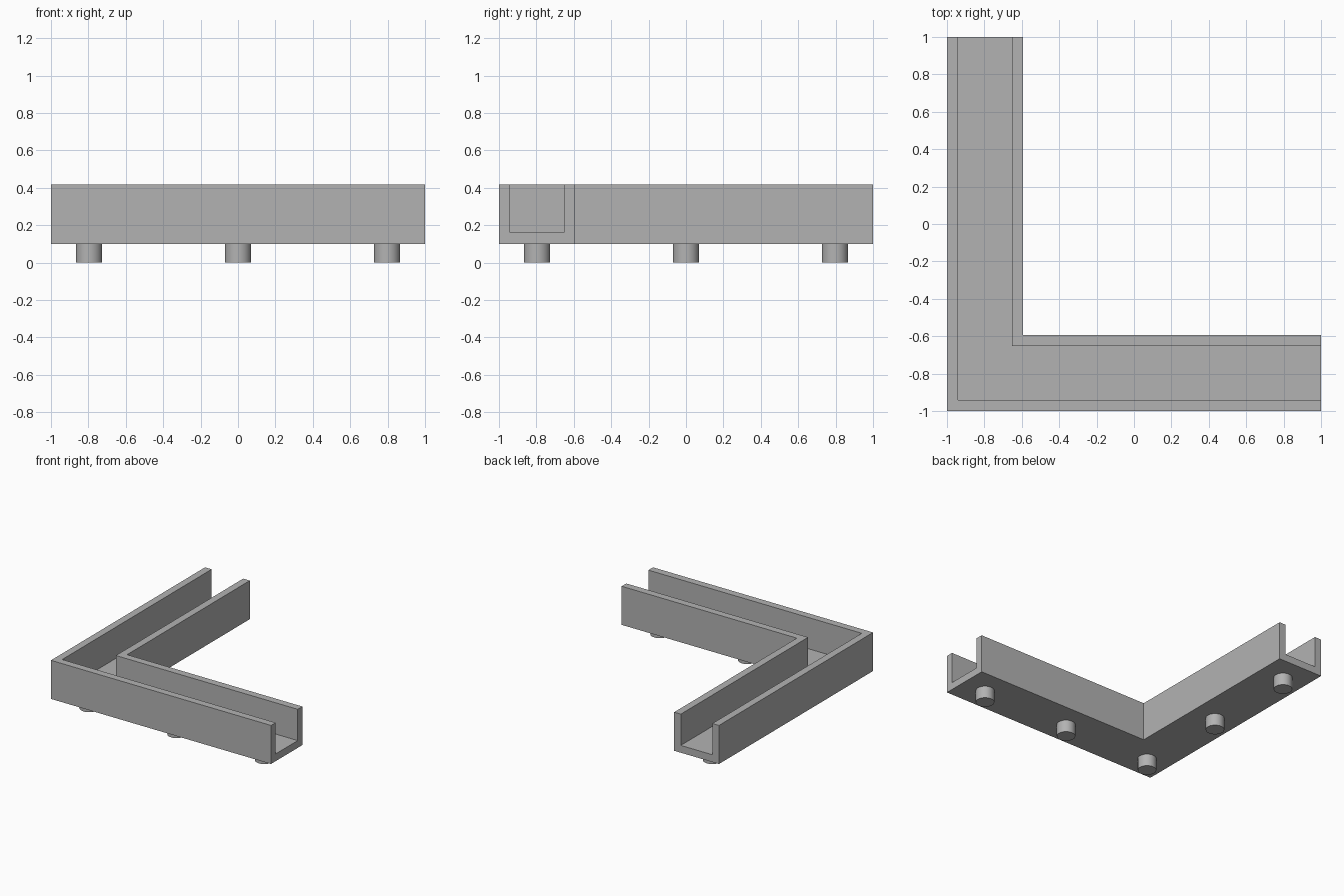
import bpy
import bmesh

default = bpy.data.objects.get("Cube")
if default:
    bpy.data.objects.remove(default, do_unlink=True)

WIDTH, WALL = 0.407, 0.06
BOTTOM, TOP = 0.1, 0.417
PEG_RADIUS = 0.07

grey = bpy.data.materials.new("plain grey")
grey.use_nodes = True
colour = (0.45, 0.45, 0.45, 1)
grey.diffuse_color = colour
grey.node_tree.nodes["Principled BSDF"].inputs["Base Color"].default_value = colour


def add_object(name, bm):
    bmesh.ops.recalc_face_normals(bm, faces=bm.faces)
    mesh = bpy.data.meshes.new(name)
    bm.to_mesh(mesh)
    bm.free()
    mesh.materials.append(grey)
    obj = bpy.data.objects.new(name, mesh)
    bpy.context.collection.objects.link(obj)
    return obj


# U-shaped channel swept along an L, with a mitred corner
floor = BOTTOM + WALL
profile = [(0, BOTTOM), (WIDTH, BOTTOM), (WIDTH, TOP), (WIDTH - WALL, TOP),
           (WIDTH - WALL, floor), (WALL, floor), (WALL, TOP), (0, TOP)]
bm = bmesh.new()
rings = [
    [bm.verts.new((u - 1, 1, z)) for u, z in profile],
    [bm.verts.new((u - 1, u - 1, z)) for u, z in profile],
    [bm.verts.new((1, u - 1, z)) for u, z in profile],
]
for a, b in zip(rings, rings[1:]):
    for i in range(len(profile)):
        j = (i + 1) % len(profile)
        bm.faces.new((a[i], a[j], b[j], b[i]))
bm.faces.new(rings[0])
bm.faces.new(rings[-1])
add_object("corner_channel", bm)

# Round pegs under the centre line of both arms
mid = WIDTH / 2 - 1
pegs = {"corner_peg": (mid, mid), "front_middle_peg": (0, mid),
        "front_end_peg": (-mid, mid), "side_middle_peg": (mid, 0),
        "side_end_peg": (mid, -mid)}
for name, (x, y) in pegs.items():
    bm = bmesh.new()
    bmesh.ops.create_cone(bm, cap_ends=True, segments=48, radius1=PEG_RADIUS,
                          radius2=PEG_RADIUS, depth=BOTTOM)
    bmesh.ops.translate(bm, verts=bm.verts, vec=(x, y, BOTTOM / 2))
    for face in bm.faces:
        face.smooth = abs(face.normal.z) < 0.5
    for edge in bm.edges:
        edge.smooth = all(f.smooth for f in edge.link_faces)
    add_object(name, bm)
